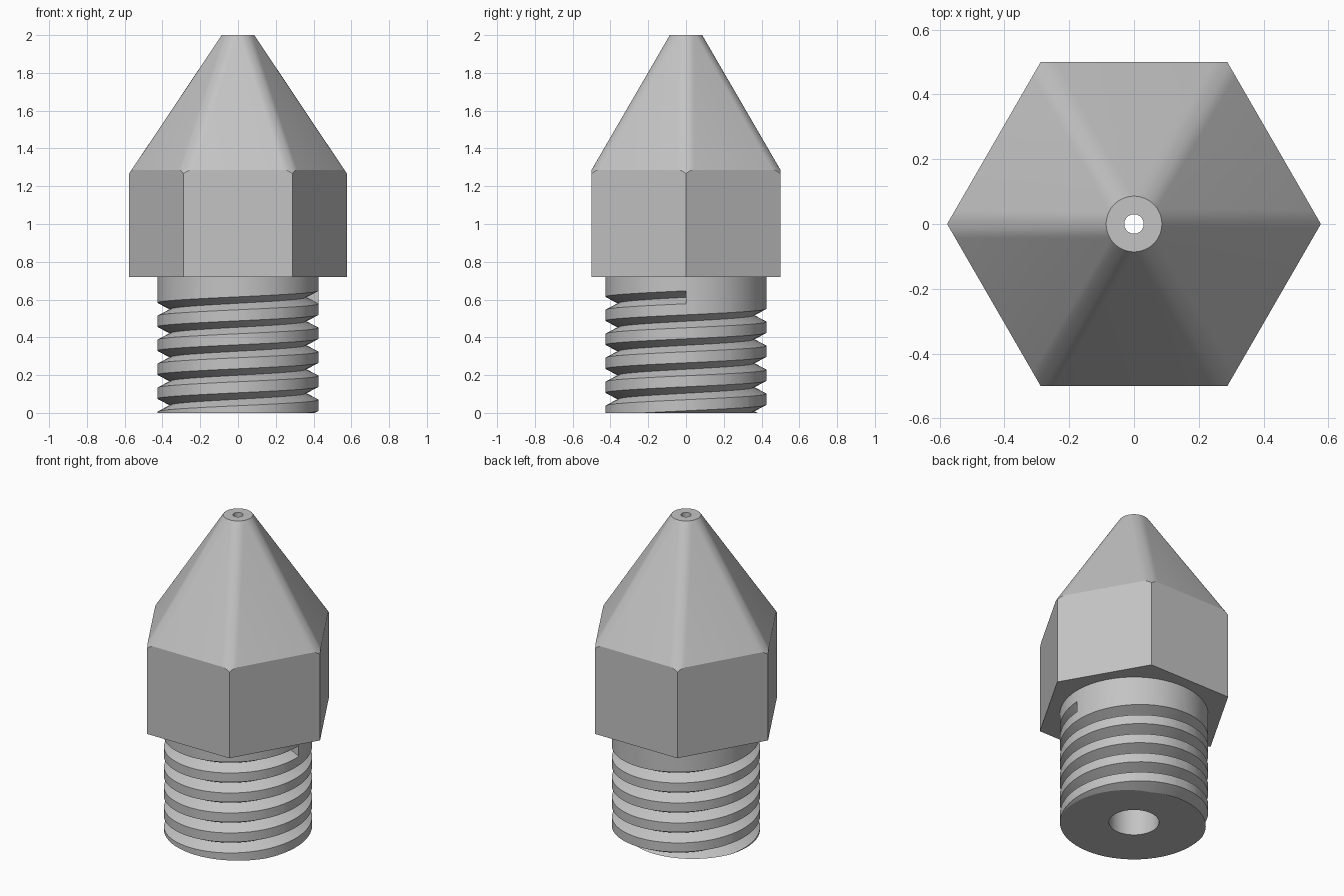
import bpy, bmesh
from math import cos, sin, pi, radians
from mathutils import Vector

cube = bpy.data.objects.get("Cube")
if cube:
    bpy.data.objects.remove(cube, do_unlink=True)

metal = bpy.data.materials.new("grey_metal")
metal.use_nodes = True
metal.diffuse_color = (0.55, 0.55, 0.55, 1)
metal.node_tree.nodes["Principled BSDF"].inputs["Base Color"].default_value = (0.55, 0.55, 0.55, 1)

SEGMENTS = 64
THREAD_R = 0.427
COLLAR_Z = 0.72


def loft(name, rings):
    """Closed solid through a list of equal-length vertex rings."""
    bm = bmesh.new()
    loops = [[bm.verts.new(p) for p in ring] for ring in rings]
    for low, high in zip(loops, loops[1:]):
        for i in range(len(low)):
            j = (i + 1) % len(low)
            bm.faces.new((low[i], low[j], high[j], high[i]))
    bm.faces.new(loops[0])
    bm.faces.new(loops[-1])
    bmesh.ops.recalc_face_normals(bm, faces=bm.faces)
    mesh = bpy.data.meshes.new(name)
    bm.to_mesh(mesh)
    bm.free()
    mesh.materials.append(metal)
    obj = bpy.data.objects.new(name, mesh)
    bpy.context.collection.objects.link(obj)
    return obj


def circle(r, z):
    steps = [2 * pi * i / SEGMENTS for i in range(SEGMENTS)]
    return [(r * cos(a), r * sin(a), z) for a in steps]


def activate(obj):
    bpy.ops.object.select_all(action='DESELECT')
    obj.select_set(True)
    bpy.context.view_layer.objects.active = obj


def cut(obj, cutter):
    cutter.hide_render = True
    mod = obj.modifiers.new("cut", 'BOOLEAN')
    mod.operation = 'DIFFERENCE'
    mod.solver = 'EXACT'
    mod.object = cutter
    activate(obj)
    bpy.ops.object.modifier_apply(modifier=mod.name)


# Hexagonal head tapering to a round tip, with softened corners
CORNER_R, STEPS, SOFT = 0.577, 4, 0.05
corners = [Vector((CORNER_R * cos(k * pi / 3), CORNER_R * sin(k * pi / 3), 0)) for k in range(6)]
base, shoulder, tip = [], [], []
for k, corner in enumerate(corners):
    for s in range(-STEPS, STEPS + 1):
        t = s / STEPS
        neighbour = corners[(k + (1 if t > 0 else -1)) % 6]
        p = corner + (neighbour - corner).normalized() * SOFT * abs(t)
        a = k * pi / 3 + radians(26) * t
        base.append((p.x, p.y, COLLAR_Z))
        shoulder.append((p.x, p.y, 1.287 - 0.021 * (1 - abs(t)) ** 2))
        tip.append((0.086 * cos(a), 0.086 * sin(a), 2))
head = loft("hex_head", [base, shoulder, tip])

# Threaded shaft with a V groove that winds down from the collar
shaft = loft("threaded_shaft", [circle(THREAD_R, 0), circle(THREAD_R, COLLAR_Z)])
PITCH, TURNS = 0.127, 5.4
groove = []
for i in range(int(TURNS * SEGMENTS) + 1):
    a = -2 * pi * i / SEGMENTS
    z = 0.612 - PITCH * i / SEGMENTS
    section = [(0.44, 0.041), (0.36, 0), (0.44, -0.041)]
    groove.append([(r * cos(a), r * sin(a), z + dz) for r, dz in section])
thread_cutter = loft("thread_cutter", groove)
cut(shaft, thread_cutter)

# Filament bore narrowing to the outlet
bore_profile = [(0.144, -0.1), (0.144, 1.68), (0.03, 1.86), (0.03, 2.1)]
bore_cutter = loft("bore_cutter", [circle(r, z) for r, z in bore_profile])
for part in (shaft, head):
    cut(part, bore_cutter)
for cutter in (thread_cutter, bore_cutter):
    bpy.data.objects.remove(cutter, do_unlink=True)

# Soft shading on round surfaces, crisp edges elsewhere
for part in (shaft, head):
    activate(part)
    bpy.ops.object.shade_smooth_by_angle(angle=radians(25))
